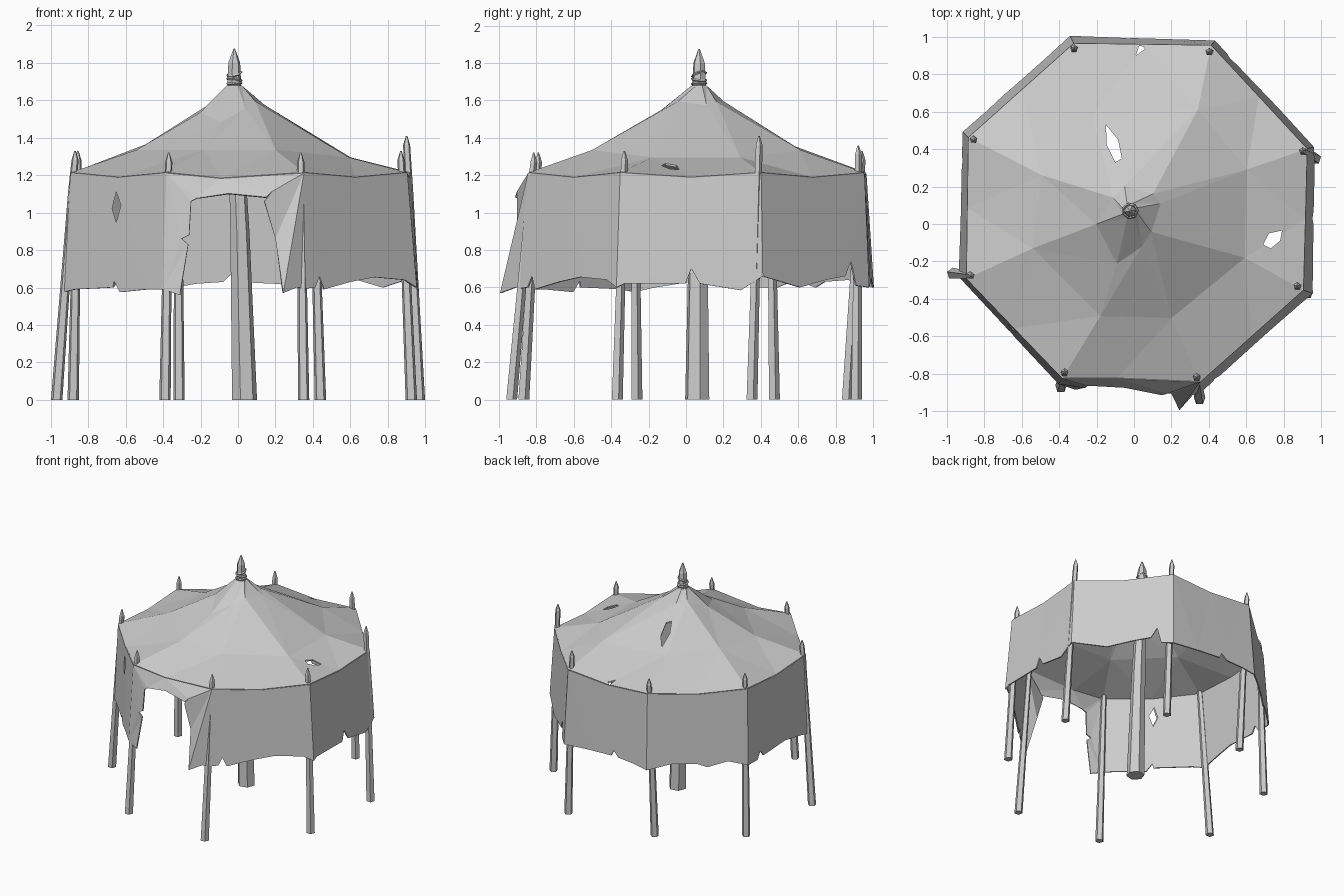
import bpy, bmesh, math
from mathutils import Vector as V

if "Cube" in bpy.data.objects:
    bpy.data.objects.remove(bpy.data.objects["Cube"])


def make(name, polys, thick=0.0):
    """Mesh from coordinate polygons; optional cloth thickness."""
    bm = bmesh.new()
    for p in polys:
        bm.faces.new([bm.verts.new(c) for c in p])
    bmesh.ops.remove_doubles(bm, verts=bm.verts, dist=0.0005)
    bmesh.ops.recalc_face_normals(bm, faces=bm.faces)
    bmesh.ops.triangulate(bm, faces=[f for f in bm.faces if len(f.verts) > 4])
    me = bpy.data.meshes.new(name)
    bm.to_mesh(me)
    bm.free()
    ob = bpy.data.objects.new(name, me)
    bpy.context.collection.objects.link(ob)
    if thick:
        m = ob.modifiers.new("thickness", 'SOLIDIFY')
        m.thickness, m.offset = thick, 0
    return ob


def cut(ob, outline, lift):
    """Tear a hole: prism from outline swept by lift, subtracted from ob."""
    a = [V(p) for p in outline]
    b = [p + V(lift) for p in a]
    n = len(a)
    sides = [[a[i], a[(i + 1) % n], b[(i + 1) % n], b[i]] for i in range(n)]
    c = make("tear_cutter", [a, b] + sides)
    c.hide_render = True
    m = ob.modifiers.new("tear", 'BOOLEAN')
    m.operation, m.solver, m.object = 'DIFFERENCE', 'EXACT', c
    return c


def apply_all(ob, cutters):
    bpy.context.view_layer.objects.active = ob
    for m in list(ob.modifiers):
        bpy.ops.object.modifier_apply(modifier=m.name)
    for c in cutters:
        bpy.data.objects.remove(c)


def spar(name, rings, n=5, phase=0.3):
    """Tapered n-sided pole through (x, y, z, radius) rings."""
    loops = [[V((x + r * math.cos(phase + k * math.tau / n),
                 y + r * math.sin(phase + k * math.tau / n), z)) for k in range(n)]
             for x, y, z, r in rings]
    polys = [loops[0], loops[-1]]
    for a, b in zip(loops, loops[1:]):
        polys += [[a[k], a[(k + 1) % n], b[(k + 1) % n], b[k]] for k in range(n)]
    return make(name, polys)


# Corner outlines, starting front left and running counter-clockwise
eave = [V((x, y, 1.21)) for x, y in [(-.38, -.82), (.35, -.84), (.90, -.35), (.92, .40),
                                     (.41, .95), (-.32, .96), (-.88, .46), (-.89, -.29)]]
hem = [V((x, y, .6)) for x, y in [(-.40, -.85), (.37, -.88), (.95, -.37), (.96, .41),
                                  (.43, .975), (-.34, 1.0), (-.91, .49), (-.93, -.28)]]
mids = [(eave[i] + eave[(i + 1) % 8]) / 2 - V((0, 0, .025)) for i in range(8)]
mids[0] = V((-.09, -.82, 1.18))
low = [V(p) for p in [(-.18, -.49, 1.33), (.20, -.50, 1.33), (.59, -.18, 1.29), (.60, .29, 1.29),
                      (.34, .61, 1.33), (-.22, .58, 1.35), (-.49, .26, 1.36), (-.54, -.13, 1.33)]]
high = [V(p) for p in [(-.09, -.21, 1.48), (.04, -.12, 1.55), (.09, -.04, 1.59), (.14, .11, 1.57),
                       (.10, .16, 1.59), (-.05, .20, 1.59), (-.11, .14, 1.60), (-.20, 0, 1.53)]]
top = [V((-.02 + .04 * math.cos(a), .07 + .04 * math.sin(a), 1.675))
       for a in [math.radians(-112 + 45 * i) for i in range(8)]]

# Sagging canopy roof
polys = []
for i in range(8):
    j = (i + 1) % 8
    polys += [[eave[i], mids[i], low[i]], [mids[i], eave[j], low[j]], [mids[i], low[j], low[i]],
              [low[i], low[j], high[j]], [low[i], high[j], high[i]],
              [high[i], high[j], top[j]], [high[i], top[j], top[i]]]
roof = make("canopy_roof", polys, .01)
tears = [[(-.15, .53), (-.145, .42), (-.10, .33), (-.065, .35), (-.085, .45)],
         [(.72, -.05), (.79, -.035), (.78, -.09), (.73, -.13), (.69, -.11)],
         [(.03, .96), (.01, .90), (.06, .935)]]
apply_all(roof, [cut(roof, [(x, y, 1.1) for x, y in t], (0, 0, .7)) for t in tears])

# Ragged skirt panels: (fraction along side, hem height)
edge_z = [.59, .595, .60, .66, .60, .60, .60, .575]
rag = {1: [(.07, .60), (.11, .66), (.15, .59), (.40, .63), (.62, .655), (.9, .64)],
       2: [(.05, .62), (.47, .62), (.51, .70), (.57, .62), (.85, .585)],
       3: [(.35, .60), (.6, .64), (.78, .66), (.84, .74), (.88, .61)],
       4: [(.3, .62), (.57, .63), (.60, .675), (.66, .63), (.85, .62)],
       5: [(.25, .64), (.5, .63), (.6, .60), (.8, .64)],
       6: [(.15, .60), (.2, .66), (.25, .61), (.6, .63), (.85, .60)],
       7: [(.12, .59), (.5, .60), (.51, .635), (.57, .575), (.85, .59)]}


def drop(i, t, z):
    j = (i + 1) % 8
    return eave[i].lerp(eave[j], t).lerp(hem[i].lerp(hem[j], t), (1.21 - z) / .61)


polys = []
for i, pts in rag.items():
    j = (i + 1) % 8
    line = [(0, edge_z[i])] + pts + [(1, edge_z[j])]
    polys.append([eave[j], mids[i], eave[i]] + [drop(i, t, z) for t, z in line])

# Torn doorway: left flap, sagging lintel, right flap
lf, rf = (-.22, -.86, 1.075), (.18, -.90, 1.11)
polys += [[eave[0], lf, (-.25, -.86, 1.06), (-.26, -.87, .88), (-.30, -.865, .86),
           (-.265, -.87, .83), (-.31, -.88, .56), drop(0, 0, edge_z[0])],
          [eave[0], mids[0], lf], [mids[0], (-.05, -.87, 1.10), lf],
          [mids[0], eave[1], rf], [mids[0], rf, (.15, -.91, 1.08), (-.05, -.87, 1.10)],
          [eave[1], rf, (.14, -.90, 1.06), (.20, -.90, .86)],
          [eave[1], (.20, -.90, .86), (.24, -.99, .57)],
          [eave[1], (.24, -.99, .57), (.31, -.91, .60), drop(0, 1, edge_z[1])]]
skirt = make("cloth_skirt", polys, .01)
slit = [(-.65, -1, 1.11), (-.625, -1, 1.04), (-.65, -1, .95), (-.672, -1, 1.02)]
apply_all(skirt, [cut(skirt, slit, (0, .9, 0))])

# Leaning corner poles: foot xy, tip xyz
poles = [(-.39, -.87, -.37, -.79, 1.32), (.35, -.935, .335, -.815, 1.32),
         (.925, -.37, .87, -.33, 1.33), (.968, .35, .90, .39, 1.41),
         (.44, .91, .40, .92, 1.36), (-.315, .86, -.32, .94, 1.33),
         (-.88, .47, -.855, .45, 1.33), (-.968, -.265, -.87, -.275, 1.33)]
for fx, fy, tx, ty, tz in poles:
    s = 1.12 / tz
    spar("corner_pole", [(fx, fy, 0, .032),
                         (fx + (tx - fx) * s, fy + (ty - fy) * s, 1.12, .022),
                         (tx, ty, tz - .05, .02), (tx, ty, tz, .004)])

# Centre pole with pointed finial
spar("centre_pole", [(.035, .06, 0, .068), (.01, .065, .9, .052), (-.02, .07, 1.6, .036),
                     (-.02, .07, 1.68, .038), (-.02, .07, 1.80, .032), (-.02, .07, 1.875, .004)], 6, .2)

# Rope lashing around the finial
for z, tilt in [(1.69, .05), (1.71, -.12), (1.74, .25)]:
    bpy.ops.mesh.primitive_torus_add(location=(-.02, .07, z), rotation=(tilt, -tilt, 0),
                                     major_segments=7, minor_segments=4,
                                     major_radius=.039, minor_radius=.007)
    bpy.context.object.name = "rope_lashing"
